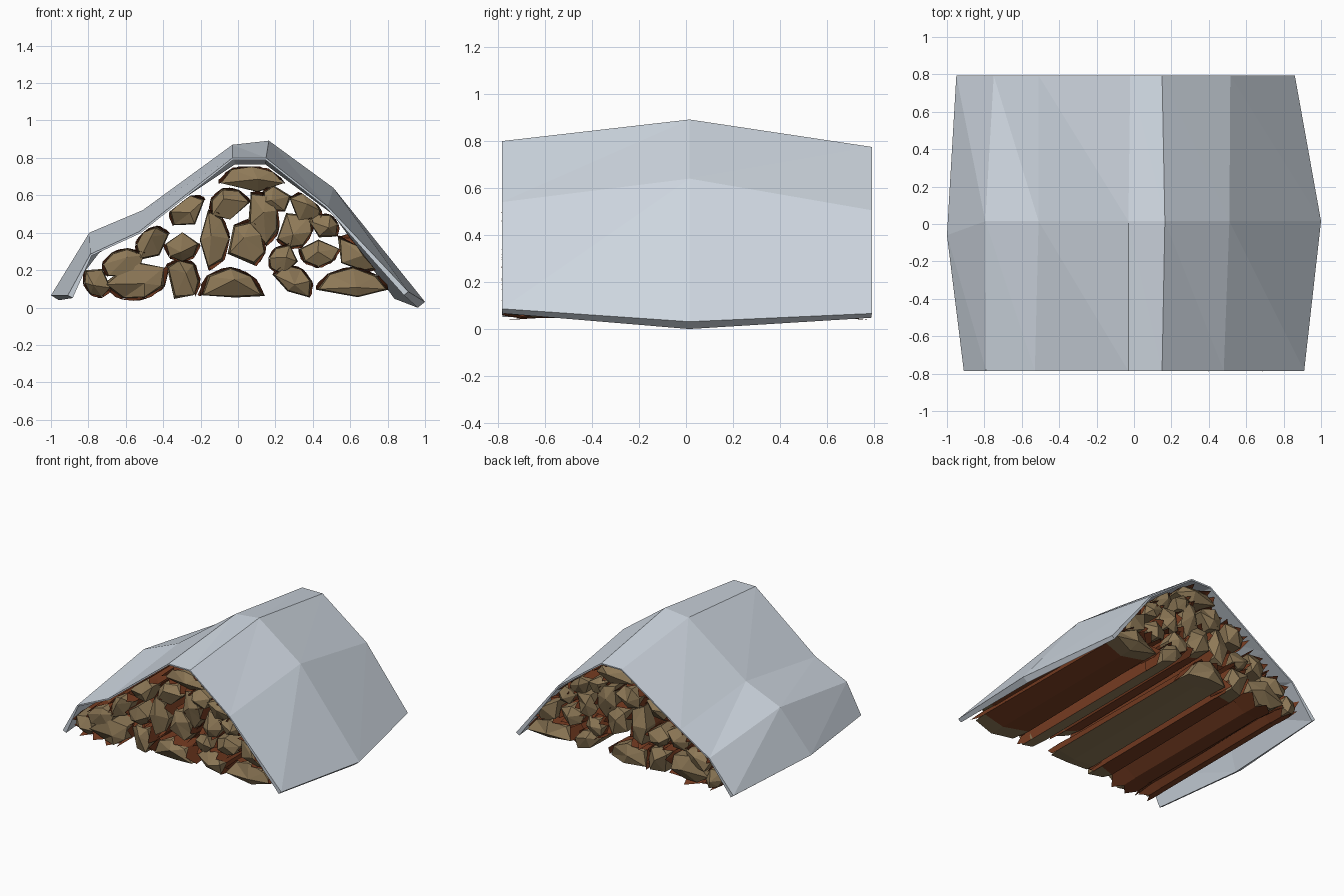
import bpy, bmesh, math, random

if "Cube" in bpy.data.objects:
    bpy.data.objects.remove(bpy.data.objects["Cube"])

random.seed(4)


def material(name, rgb):
    m = bpy.data.materials.new(name)
    m.diffuse_color = (*rgb, 1)
    m.use_nodes = True
    m.node_tree.nodes["Principled BSDF"].inputs["Base Color"].default_value = m.diffuse_color
    return m


TARP = material("grey tarp", (0.63, 0.69, 0.76))
WOOD = material("split wood", (0.27, 0.19, 0.095))
BARK = material("red brown bark", (0.19, 0.047, 0.016))


def finish(bm, name, mats, recalc=True):
    if recalc:
        bmesh.ops.recalc_face_normals(bm, faces=bm.faces)
    me = bpy.data.meshes.new(name)
    bm.to_mesh(me)
    bm.free()
    for m in mats:
        me.materials.append(m)
    ob = bpy.data.objects.new(name, me)
    bpy.context.collection.objects.link(ob)
    return ob


# Tarp: three sagging profiles (x, z) from front to back, thickened inwards
front = [(-.91, .065), (-.79, .285), (-.53, .405), (-.03, .80), (.15, .80), (.48, .54), (.91, .085)]
middle = [(-1, .065), (-.795, .40), (-.51, .52), (-.03, .87), (.165, .892), (.51, .64), (1, .03)]
back = [(-.95, .07), (-.75, .30), (-.51, .45), (-.02, .775), (.15, .775), (.515, .505), (.86, .065)]
bm = bmesh.new()
rows = []
for y, prof in ((-.785, front), (.015, middle), (.793, back)):
    rows.append([bm.verts.new((x, y, z)) for x, z in prof])
rows[1][0].co.y = -.06
for a, b in zip(rows, rows[1:]):
    for i in range(6):
        bm.faces.new((a[i], a[i + 1], b[i]))
        bm.faces.new((a[i + 1], b[i + 1], b[i]))
tarp = finish(bm, "tarp", [TARP], recalc=False)
# thicker along the hems, thin elsewhere
hem = tarp.vertex_groups.new(name="hem")
for v in tarp.data.vertices:
    low, mid = v.co.z < .1, abs(v.co.y) < .1
    hem.add([v.index], (1.0 if mid else .6) if low else .22, 'REPLACE')
mod = tarp.modifiers.new("thickness", "SOLIDIFY")
mod.thickness = .05
mod.offset = -1
mod.vertex_group = "hem"


def roof(x):
    """lowest tarp height above x at either open end"""
    best = 9
    for prof in (front, back):
        for (xa, za), (xb, zb) in zip(prof, prof[1:]):
            if xa <= x <= xb:
                best = min(best, za + (zb - za) * (x - xa) / (xb - xa))
    return best


# Split log: bark-covered length, chunky faceted wood ends, flared bark splinters
def log(name, x0, x1, z0, z1, angle, wedge):
    n = 4
    pts = [(math.cos(math.pi * i / n) * random.uniform(.92, 1.05),
            math.sin(math.pi * i / n) * random.uniform(.9, 1.05)) for i in range(n + 1)]
    pts.append((random.uniform(-.2, .2), -wedge))
    t = math.radians(angle - 90)
    pts = [(x * math.cos(t) - y * math.sin(t), x * math.sin(t) + y * math.cos(t)) for x, y in pts]
    # fit the section into its place in the pile
    lx, hx = min(p[0] for p in pts), max(p[0] for p in pts)
    lz, hz = min(p[1] for p in pts), max(p[1] for p in pts)
    pts = [(x0 + (x - lx) / (hx - lx) * (x1 - x0), z0 + (z - lz) / (hz - lz) * (z1 - z0)) for x, z in pts]
    m = len(pts)
    cx = sum(p[0] for p in pts) / m
    cz = sum(p[1] for p in pts) / m
    bm = bmesh.new()

    def vert(p, k, y):
        x = cx + (p[0] - cx) * k
        return bm.verts.new((x, y, min(cz + (p[1] - cz) * k, roof(x) - .022)))

    # core: wood ends, bark between
    rings = []
    for y, s in ((-.745, .86), (-.64, .92), (.64, .86), (.745, .86)):
        rings.append([vert(p, s + random.uniform(-.04, .05), y + random.uniform(-.025, .025))
                      for p in pts])
    for r, (a, b) in enumerate(zip(rings, rings[1:])):
        for i in range(m):
            j = (i + 1) % m
            f = bm.faces.new((a[i], a[j], b[j], b[i]))
            bare = i >= n and wedge < .35
            f.material_index = 1 if r == 1 and not bare else 0
    for ring, y in ((rings[0], -.785), (rings[-1], .785)):
        tip = bm.verts.new((cx + random.uniform(-.03, .03), y, cz + random.uniform(-.03, .03)))
        for i in range(m):
            bm.faces.new((ring[i], ring[(i + 1) % m], tip))
    # bark splinters flaring past the cut, as thin closed wedges
    for side in (-1, 1):
        for i in range(n):
            p, q = pts[i], pts[i + 1]
            u = random.uniform(.1, .9)
            top = (p[0] + (q[0] - p[0]) * u, p[1] + (q[1] - p[1]) * u)
            a, b = vert(p, .93, side * .58), vert(q, .93, side * .58)
            c, d = vert(p, .97, side * .70), vert(q, .97, side * .70)
            e = vert(top, 1.06, side * random.uniform(.765, .79))
            g = vert(top, .80, side * .60)
            for fv in ((a, b, d, e, c), (a, c, g), (c, e, g), (e, d, g), (d, b, g), (b, a, g)):
                bm.faces.new(fv).material_index = 1
    finish(bm, name, [WOOD, BARK])


# x range, z range, direction the bark faces, depth of the split wedge
pile = [
    (-.83, -.67, .05, .21, 240, .6), (-.73, -.38, .04, .26, 290, .6),
    (-.39, -.20, .04, .26, 50, .8), (-.21, .15, .05, .22, 90, .05),
    (.18, .40, .05, .23, 60, .3), (.41, .81, .05, .22, 90, .36),
    (-.73, -.49, .16, .32, 130, .8), (-.55, -.36, .25, .44, 130, .5),
    (-.37, -.17, .43, .62, 130, .6), (-.40, -.20, .24, .41, 270, .6),
    (-.21, -.04, .20, .53, 0, .4), (-.15, .07, .46, .64, 110, .5),
    (-.06, .15, .22, .47, 30, .8), (.05, .22, .32, .62, 20, .5),
    (-.11, .26, .61, .79, 90, .4), (.13, .29, .51, .66, 200, .7),
    (.27, .45, .44, .62, 50, .6), (.20, .40, .31, .51, 300, .7),
    (.16, .33, .17, .34, 170, .6), (.37, .54, .37, .50, 60, .6),
    (.32, .55, .21, .37, 270, .5), (.53, .74, .18, .40, 35, .6),
]
for i, p in enumerate(pile):
    log(f"split_log_{i + 1:02d}", *p)
